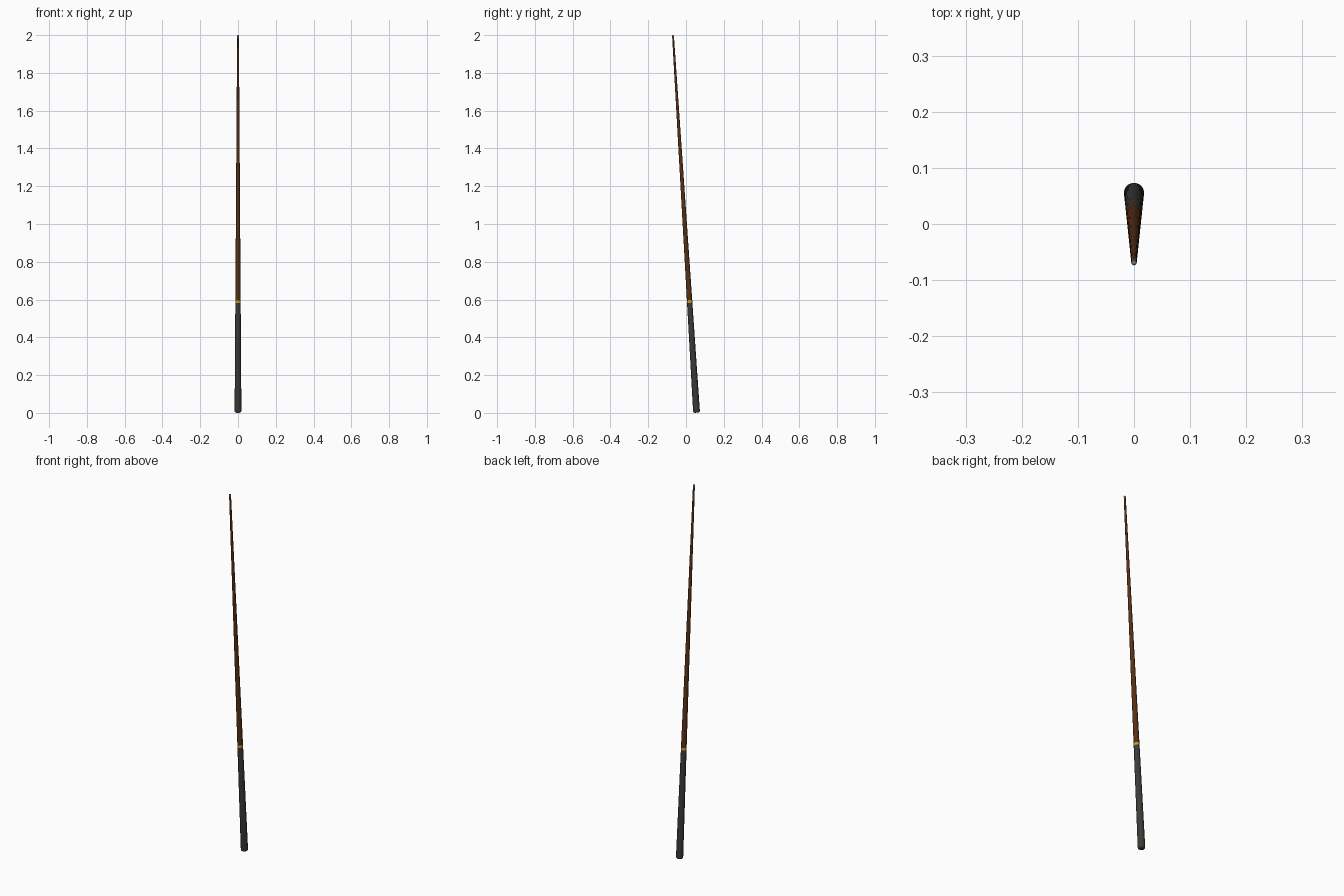
import bpy, bmesh, math
from mathutils import Vector

if "Cube" in bpy.data.objects:
    bpy.data.objects.remove(bpy.data.objects["Cube"])

# Lean axis of the cue, from butt to tip
BOTTOM, TOP = Vector((0, 0.056, 0.001)), Vector((0, -0.069, 2.0))
AXIS = TOP - BOTTOM
LENGTH = AXIS.length
ROT = AXIS.to_track_quat('Z', 'Y')
SIDES = 32


def material(name, rgb):
    m = bpy.data.materials.new(name)
    m.diffuse_color = (*rgb, 1)
    m.use_nodes = True
    m.node_tree.nodes["Principled BSDF"].inputs["Base Color"].default_value = m.diffuse_color
    return m


def taper(s):
    """Cue radius at distance s from the butt."""
    return 0.018 - 0.0132 * s / LENGTH


def lathe(name, profile, mat):
    """Turn (radius, distance) points round the lean axis, with closed ends."""
    bm = bmesh.new()
    rings = []
    for r, s in profile:
        rings.append([bm.verts.new(ROT @ Vector((r * math.cos(a), r * math.sin(a), s)) + BOTTOM)
                      for a in (2 * math.pi * i / SIDES for i in range(SIDES))])
    for lo, hi in zip(rings, rings[1:]):
        for i in range(SIDES):
            j = (i + 1) % SIDES
            bm.faces.new((lo[i], lo[j], hi[j], hi[i]))
    bm.faces.new(rings[0][::-1])
    bm.faces.new(rings[-1])
    mesh = bpy.data.meshes.new(name)
    bm.to_mesh(mesh)
    bm.free()
    mesh.materials.append(mat)
    ob = bpy.data.objects.new(name, mesh)
    bpy.context.collection.objects.link(ob)
    bpy.context.view_layer.objects.active = ob
    ob.select_set(True)
    bpy.ops.object.shade_smooth_by_angle(angle=math.radians(35))
    ob.select_set(False)


charcoal = material("charcoal grip", (0.045, 0.043, 0.038))
brown = material("brown wood", (0.095, 0.03, 0.007))
gold = material("gold ring", (0.60, 0.33, 0.02))
grey = material("grey tip", (0.20, 0.20, 0.21))

# Butt grip with rounded end
R = 0.018
butt = [(R - 0.010 * (1 - math.sin(a)), 0.010 * (1 - math.cos(a)))
        for a in (math.pi / 2 * k / 6 for k in range(7))]
lathe("butt_grip", butt + [(taper(0.583), 0.583)], charcoal)

# Decorative ring at the joint
lathe("joint_ring", [(taper(0.583) + 0.0003, 0.583), (taper(0.597) + 0.0003, 0.597)], gold)

# Tapered wooden shaft
lathe("shaft", [(taper(0.597), 0.597), (taper(1.985), 1.985)], brown)

# Domed tip
r = taper(1.985)
lathe("tip", [(r, 1.985), (r, LENGTH - 0.003), (r * 0.8, LENGTH - 0.001), (r * 0.4, LENGTH)], grey)
